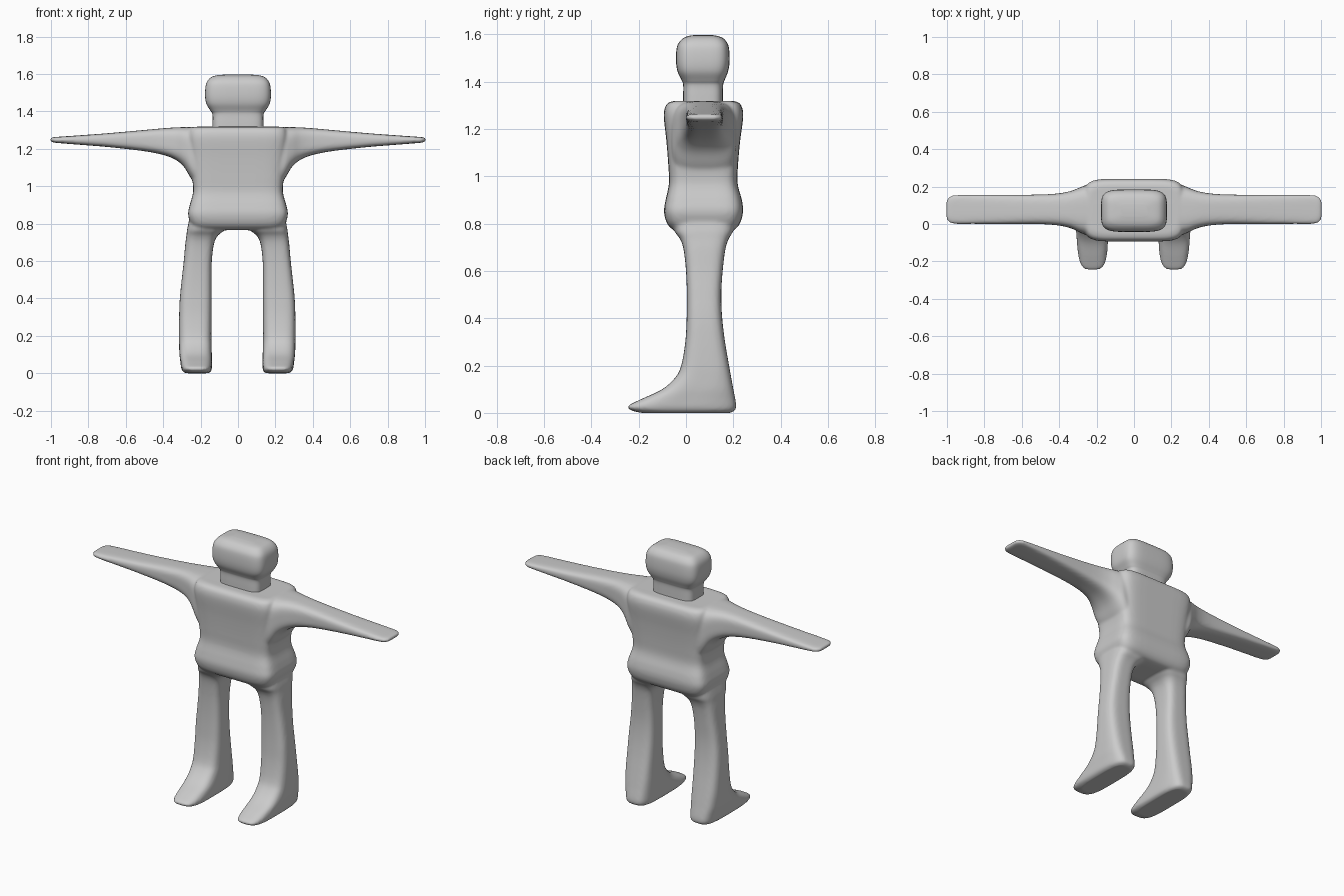
import bpy
import bmesh
from math import cos, sin, pi, copysign
from mathutils import Vector


def smooth_path(secs, steps=5):
    """Catmull-Rom interpolation through the section list."""
    out = []
    for i in range(len(secs) - 1):
        p1, p2 = secs[i], secs[i + 1]
        p0 = secs[i - 1] if i else p1
        p3 = secs[i + 2] if i + 2 < len(secs) else p2
        for k in range(steps):
            t = k / steps
            out.append([0.5 * (2 * b + (c - a) * t + (2 * a - 5 * b + 4 * c - d) * t * t
                               + (3 * b - a - 3 * c + d) * t ** 3)
                        for a, b, c, d in zip(p0, p1, p2, p3)])
    return out + [list(secs[-1])]


def loft(bm, secs, axis, power, side=1, shift=0.0, n=48):
    """Rounded-rectangle loft; section = (position, u min, u max, v min, v max)."""
    rings = []
    for t, u0, u1, v0, v1 in smooth_path(secs):
        ring = []
        for i in range(n):
            a = 2 * pi * (i + 0.5) / n
            c, s = cos(a), sin(a)
            u = (u0 + u1) / 2 + (u1 - u0) / 2 * copysign(abs(c) ** (2 / power), c)
            v = (v0 + v1) / 2 + (v1 - v0) / 2 * copysign(abs(s) ** (2 / power), s)
            x, y, z = (u, v, t) if axis == 'z' else (t, u, v)
            ring.append(bm.verts.new(Vector((x * side + shift, y, z))))
        rings.append(ring)
    faces = [bm.faces.new(rings[0]), bm.faces.new(rings[-1])]
    for r, q in zip(rings, rings[1:]):
        for i in range(n):
            j = (i + 1) % n
            faces.append(bm.faces.new((r[i], r[j], q[j], q[i])))
    bmesh.ops.recalc_face_normals(bm, faces=faces)


def finish(bm, name):
    me = bpy.data.meshes.new(name)
    bm.to_mesh(me)
    bm.free()
    ob = bpy.data.objects.new(name, me)
    bpy.context.collection.objects.link(ob)
    me.polygons.foreach_set("use_smooth", [True] * len(me.polygons))
    return ob


# Torso: (z, half width, y front, y back)
torso = [(0.765, 0.19, 0.0, 0.15), (0.772, 0.225, -0.05, 0.20), (0.80, 0.252, -0.08, 0.228),
         (0.85, 0.267, -0.093, 0.241), (0.90, 0.258, -0.086, 0.236), (0.97, 0.24, -0.072, 0.218),
         (1.05, 0.245, -0.075, 0.22), (1.15, 0.255, -0.083, 0.229), (1.24, 0.265, -0.093, 0.241),
         (1.28, 0.265, -0.092, 0.240), (1.307, 0.258, -0.08, 0.228), (1.318, 0.24, -0.055, 0.205)]

# Arm: (x, y front, y back, z bottom, z top)
arm = [(0.10, -0.06, 0.21, 0.97, 1.316), (0.20, -0.06, 0.21, 0.98, 1.317),
       (0.25, -0.06, 0.21, 1.04, 1.317), (0.29, -0.045, 0.195, 1.105, 1.316),
       (0.34, -0.022, 0.176, 1.145, 1.314), (0.41, -0.007, 0.163, 1.17, 1.309),
       (0.52, 0.0, 0.157, 1.19, 1.299), (0.70, 0.0, 0.156, 1.21, 1.283),
       (0.85, 0.0, 0.156, 1.222, 1.272), (0.95, 0.0, 0.155, 1.23, 1.265),
       (0.98, 0.005, 0.15, 1.233, 1.263), (0.998, 0.02, 0.135, 1.237, 1.26),
       (1.004, 0.04, 0.115, 1.243, 1.256)]

# Leg and foot: (z, x inner, x outer, y front, y back)
leg = [(0.83, 0.04, 0.255, -0.06, 0.21), (0.77, 0.065, 0.268, -0.05, 0.20),
       (0.735, 0.105, 0.272, -0.025, 0.18), (0.69, 0.125, 0.278, -0.010, 0.166),
       (0.60, 0.136, 0.286, 0.0, 0.155), (0.50, 0.138, 0.297, 0.004, 0.149),
       (0.40, 0.138, 0.307, 0.003, 0.153), (0.30, 0.138, 0.311, -0.003, 0.165),
       (0.20, 0.138, 0.312, -0.02, 0.182), (0.15, 0.137, 0.311, -0.045, 0.191),
       (0.10, 0.136, 0.309, -0.10, 0.20), (0.06, 0.135, 0.304, -0.185, 0.208),
       (0.03, 0.135, 0.300, -0.245, 0.212), (0.012, 0.139, 0.294, -0.235, 0.208),
       (0.0, 0.152, 0.278, -0.19, 0.19)]

# Fused body: parts are overlapped, then remeshed and relaxed into one skin
bm = bmesh.new()
loft(bm, [(z, -w, w, a, b) for z, w, a, b in torso], 'z', 6)
for side in (1, -1):
    loft(bm, arm, 'x', 3.6, side)
    loft(bm, leg, 'z', 3.6, side, -0.004)
body = finish(bm, "body")
rm = body.modifiers.new("fuse", 'REMESH')
rm.mode = 'VOXEL'
rm.voxel_size = 0.008
rm.use_smooth_shade = True
sm = body.modifiers.new("relax", 'SMOOTH')
sm.factor = 0.5
sm.iterations = 8

# Head and neck: (z, half width, y front, y back)
head = [(1.29, 0.136, -0.012, 0.156), (1.34, 0.136, -0.012, 0.156), (1.385, 0.137, -0.012, 0.157),
        (1.405, 0.148, -0.018, 0.163), (1.44, 0.169, -0.035, 0.177), (1.48, 0.176, -0.042, 0.184),
        (1.53, 0.174, -0.041, 0.183), (1.56, 0.165, -0.033, 0.176), (1.582, 0.145, -0.013, 0.158),
        (1.592, 0.118, 0.01, 0.135), (1.597, 0.07, 0.04, 0.105)]
bm = bmesh.new()
loft(bm, [(z, -w, w, a, b) for z, w, a, b in head], 'z', 4.5)
finish(bm, "head_and_neck")
